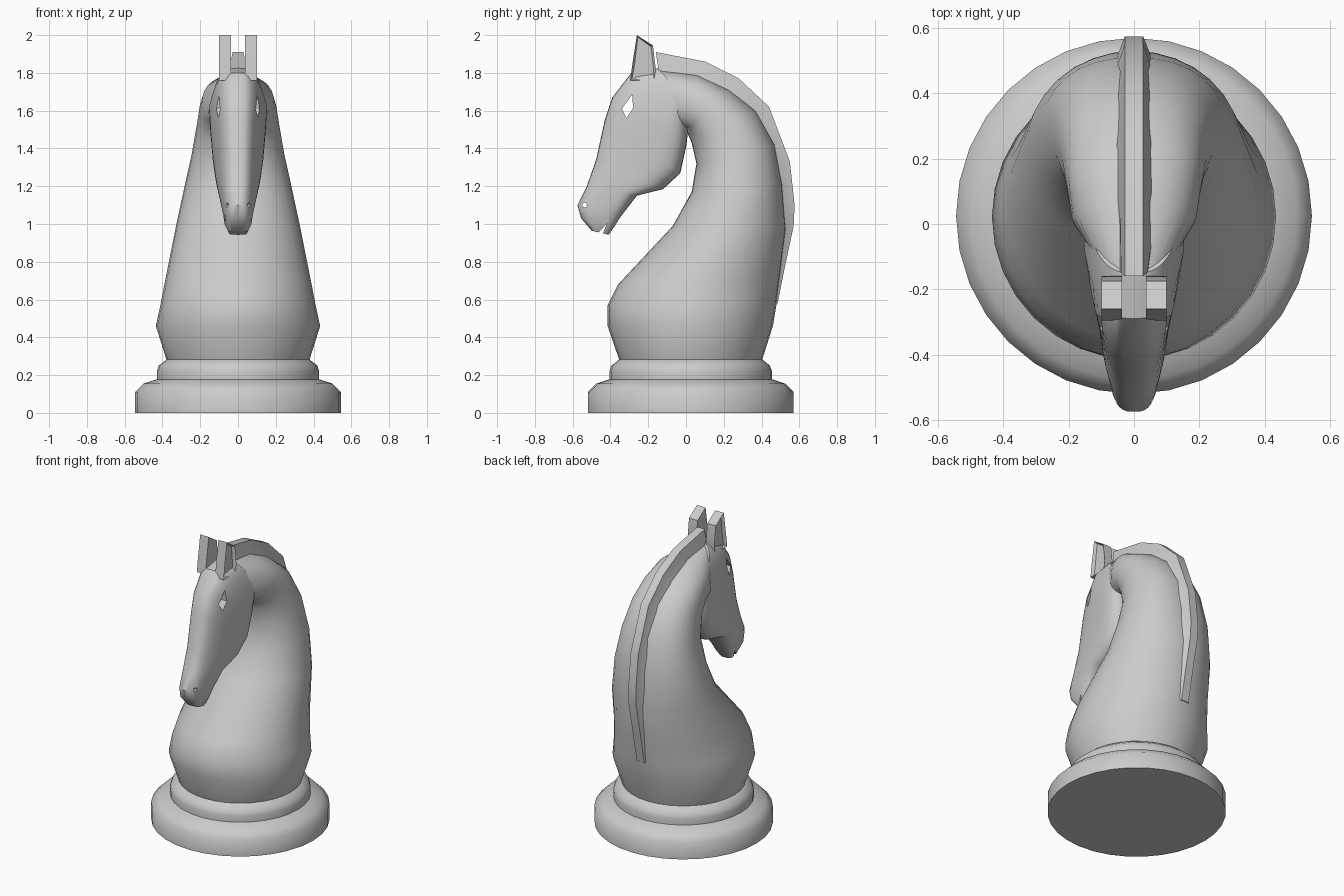
import bpy, bmesh, math
from mathutils import Vector

if "Cube" in bpy.data.objects:
    bpy.data.objects.remove(bpy.data.objects["Cube"])

grey = bpy.data.materials.new("plain grey")
grey.diffuse_color = (0.6, 0.6, 0.6, 1)
grey.use_nodes = True
grey.node_tree.nodes["Principled BSDF"].inputs["Base Color"].default_value = grey.diffuse_color


def make(name, rings, angle=40):
    """Skin a list of equal-length closed rings and cap both ends."""
    bm = bmesh.new()
    vs = [[bm.verts.new(p) for p in r] for r in rings]
    n = len(rings[0])
    for a, b in zip(vs, vs[1:]):
        for i in range(n):
            j = (i + 1) % n
            bm.faces.new((a[i], a[j], b[j], b[i]))
    bm.faces.new(vs[0])
    bm.faces.new(vs[-1])
    bmesh.ops.recalc_face_normals(bm, faces=bm.faces)
    me = bpy.data.meshes.new(name)
    bm.to_mesh(me)
    bm.free()
    me.materials.append(grey)
    ob = bpy.data.objects.new(name, me)
    bpy.context.collection.objects.link(ob)
    smooth(ob, angle)
    return ob


def smooth(ob, angle=40):
    bpy.ops.object.select_all(action='DESELECT')
    ob.select_set(True)
    bpy.context.view_layer.objects.active = ob
    bpy.ops.object.shade_smooth_by_angle(angle=math.radians(angle))


def power(v, p):
    return math.copysign(abs(v) ** p, v)


def oval(fy, fz, by, bz, wf, wb, p, n=32):
    """Rounded section from front point to back point with two half widths."""
    ring = []
    for i in range(n):
        a = 2 * math.pi * i / n
        t = (1 - power(math.cos(a), p)) / 2
        x = power(math.sin(a), p) * (wf + (wb - wf) * t)
        ring.append((x, fy + (by - fy) * t, fz + (bz - fz) * t))
    return ring


def prism(name, outline, x0, x1):
    """Extrude a side-view outline between two x positions."""
    return make(name, [[(x, y, z) for y, z in outline] for x in (x0, x1)], 20)


# turned base
profile = [(.545, 0), (.545, .11), (.50, .155), (.43, .178), (.43, .22),
           (.42, .25), (.395, .27), (.37, .29)]
make("base", [oval(.025 - r, z, .025 + r, z, r, r, 1) for r, z in profile], 45)

# neck and chest: front y, z, back y, z, half width
neck = [(-.35, .27, .40, .27, .375), (-.415, .46, .46, .46, .435),
        (-.415, .57, .48, .58, .41), (-.36, .68, .50, .73, .385),
        (-.07, .99, .53, .97, .33), (.03, 1.17, .51, 1.21, .285),
        (.055, 1.32, .47, 1.42, .245), (.03, 1.43, .37, 1.60, .22),
        (0, 1.5, .23, 1.71, .205), (-.03, 1.5, .06, 1.79, .19),
        (-.10, 1.5, -.14, 1.82, .11)]
make("neck", [oval(*s, s[4], 1 if i < 5 else .88)
              for i, s in enumerate(neck)], 50)

# head: forehead y, z, jaw y, z, half width at forehead and at jaw
head_rows = [(-.50, .965, -.41, .943, .045, .05),
             (-.555, 1.03, -.38, .985, .065, .075),
             (-.575, 1.10, -.345, 1.04, .062, .09),
             (-.525, 1.20, -.26, 1.15, .072, .12),
             (-.476, 1.34, -.12, 1.185, .082, .135),
             (-.43, 1.55, -.03, 1.27, .092, .155),
             (-.39, 1.67, .003, 1.42, .098, .17),
             (-.29, 1.80, .015, 1.54, .10, .18),
             (-.15, 1.825, .06, 1.60, .09, .17)]
head = make("head", [oval(*s, .65) for s in head_rows], 40)

# eye, nostril and mouth openings cut right through the head
holes = {
    "eye_cutter": [(-.34, 1.61), (-.285, 1.685), (-.28, 1.615), (-.315, 1.56)],
    "nostril_cutter": [(-.537 + .013 * math.cos(k * math.pi / 4),
                        1.10 + .013 * math.sin(k * math.pi / 4)) for k in range(8)],
    "mouth_cutter": [(-.485, .93), (-.418, 1.005), (-.452, .92)],
}
for name, outline in holes.items():
    cutter = prism(name, outline, -.4, .4)
    cutter.hide_render = True
    mod = head.modifiers.new(name, 'BOOLEAN')
    mod.operation = 'DIFFERENCE'
    mod.solver = 'EXACT'
    mod.object = cutter
    bpy.context.view_layer.objects.active = head
    bpy.ops.object.modifier_apply(modifier=name)
    bpy.data.objects.remove(cutter)
smooth(head, 40)

# mane ridge: crest y, z, root y, z, half width at root
mane = [(-.16, 1.91, -.14, 1.78, .045), (.10, 1.86, .04, 1.72, .07),
        (.28, 1.77, .19, 1.62, .10), (.44, 1.62, .30, 1.48, .125),
        (.55, 1.33, .37, 1.27, .16), (.575, 1.10, .38, 1.10, .20),
        (.57, .99, .38, .98, .22), (.525, .78, .36, .76, .24),
        (.485, .58, .38, .58, .18)]
rings = []
for cy, cz, ry, rz, w in mane:
    half = [(.028, 0), (.034 + .12 * w, .4), (w, 1)]
    row = half + [(-x, t) for x, t in reversed(half)]
    rings.append([(x, cy + (ry - cy) * t, cz + (rz - cz) * t) for x, t in row])
make("mane", rings, 35)

# ears with a hollow on the outer side
outline = [(-.295, 1.76), (-.285, 1.84), (-.26, 2.0), (-.175, 1.945),
           (-.16, 1.82), (-.17, 1.76)]
for side, label in ((1, "right"), (-1, "left")):
    ear = prism(label + "_ear", outline, side * .036, side * .10)
    bm = bmesh.new()
    bm.from_mesh(ear.data)
    outer = max(bm.faces, key=lambda f: f.calc_center_median().x * side)
    bmesh.ops.inset_individual(bm, faces=[outer], thickness=.012, depth=0)
    for v in outer.verts:
        v.co.x -= side * .02
    bm.to_mesh(ear.data)
    bm.free()
    smooth(ear, 20)
